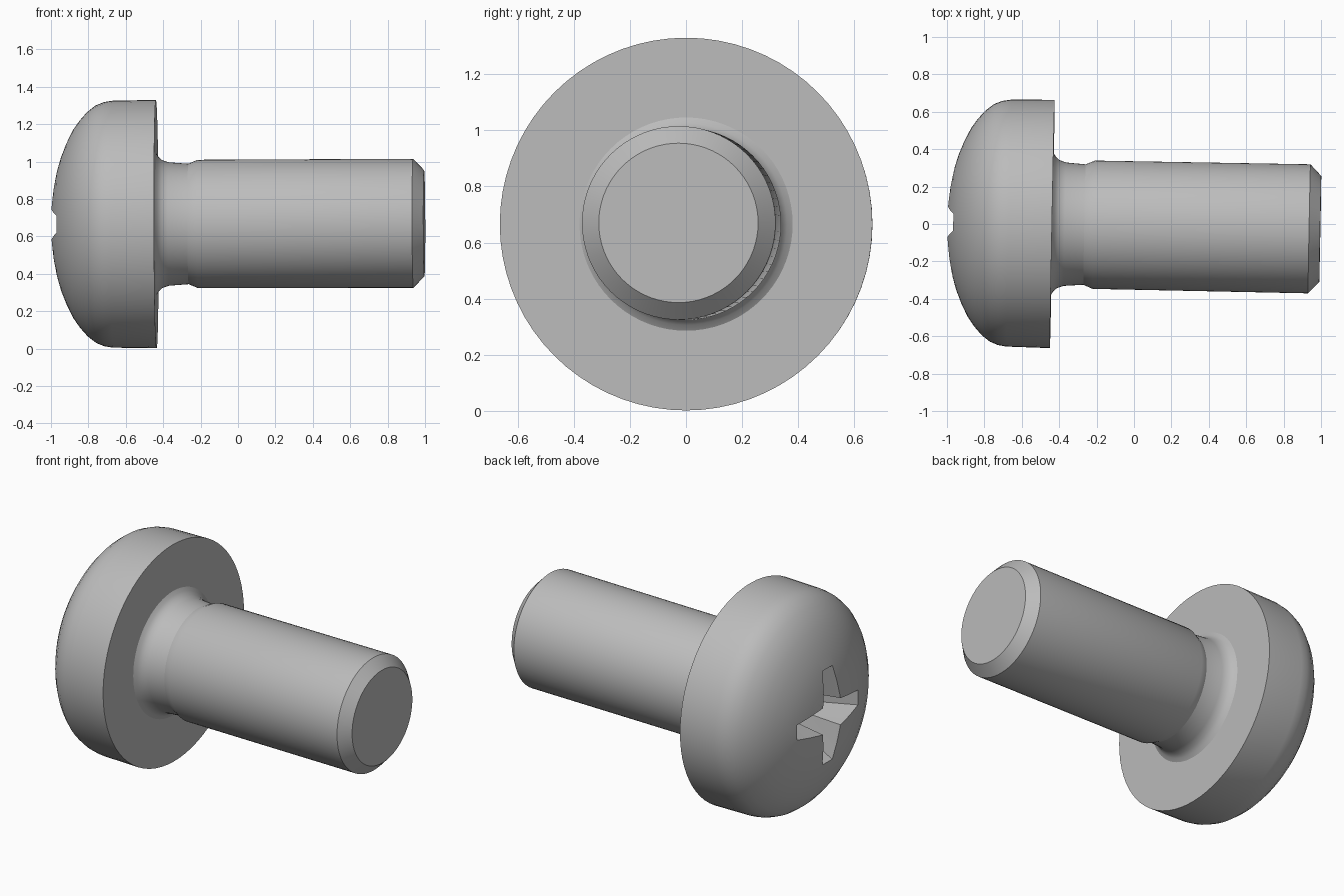
import bpy, bmesh, math
from mathutils import Matrix

if "Cube" in bpy.data.objects:
    bpy.data.objects.remove(bpy.data.objects["Cube"])

STEEL = bpy.data.materials.new("steel_grey")
STEEL.diffuse_color = (0.5, 0.5, 0.5, 1)
STEEL.use_nodes = True
STEEL.node_tree.nodes["Principled BSDF"].inputs["Base Color"].default_value = STEEL.diffuse_color

# the screw axis leans very slightly away from x
PLACE = (Matrix.Translation((0, -0.008, 0.667))
         @ Matrix.Rotation(-0.019, 4, 'Z') @ Matrix.Rotation(-0.003, 4, 'Y'))


def loft(name, rings):
    """Closed solid from a list of equally sized rings of points, capped at both ends."""
    bm = bmesh.new()
    loops = [[bm.verts.new(PLACE @ Matrix.Translation(p).translation) for p in r] for r in rings]
    n = len(loops[0])
    for a, b in zip(loops, loops[1:]):
        for i in range(n):
            j = (i + 1) % n
            bm.faces.new((a[i], a[j], b[j], b[i]))
    bm.faces.new(loops[0])
    bm.faces.new(loops[-1])
    bmesh.ops.recalc_face_normals(bm, faces=bm.faces)
    mesh = bpy.data.meshes.new(name)
    bm.to_mesh(mesh)
    bm.free()
    mesh.materials.append(STEEL)
    ob = bpy.data.objects.new(name, mesh)
    bpy.context.collection.objects.link(ob)
    return ob


def circle(x, r, n=72):
    return [(x, r * math.cos(math.tau * i / n), r * math.sin(math.tau * i / n)) for i in range(n)]


def cross(x, length, width, corner):
    """Four-armed star outline in the plane at x."""
    quarter = [(length, -width), (length, width), (corner, corner)]
    pts = []
    for k in range(4):
        c, s = round(math.cos(k * math.pi / 2)), round(math.sin(k * math.pi / 2))
        pts += [(x, c * u - s * v, s * u + c * v) for u, v in quarter]
    return pts


# pan head: domed front, rounded shoulder, straight rim, flat underside
head_profile = [(-1.0, 0.05), (-0.995, 0.12), (-0.984, 0.2), (-0.968, 0.28), (-0.945, 0.36),
                (-0.915, 0.435), (-0.88, 0.505), (-0.845, 0.555), (-0.805, 0.6), (-0.76, 0.635),
                (-0.715, 0.653), (-0.67, 0.66), (-0.437, 0.664)]
head = loft("head", [circle(x, r) for x, r in head_profile])

# shank: fillet under the head, relieved neck, plain body, chamfered tip
shank_profile = [(-0.44, 0.385), (-0.425, 0.36), (-0.405, 0.342), (-0.37, 0.33), (-0.265, 0.322),
                 (-0.215, 0.343), (0.937, 0.345), (0.996, 0.284)]
shank = loft("shank", [circle(x, r) for x, r in shank_profile])

# tapered cross recess cut into the dome
cutter = loft("recess_cutter", [cross(-1.05, 0.32, 0.048, 0.085),
                                cross(-0.97, 0.29, 0.046, 0.08),
                                cross(-0.68, 0.13, 0.036, 0.055),
                                cross(-0.62, 0.04, 0.015, 0.02)])
cutter.hide_render = True
cut = head.modifiers.new("recess", 'BOOLEAN')
cut.operation = 'DIFFERENCE'
cut.solver = 'EXACT'
cut.object = cutter
bpy.context.view_layer.objects.active = head
head.select_set(True)
bpy.ops.object.modifier_apply(modifier="recess")
bpy.data.objects.remove(cutter)

# smooth turned surfaces, crisp rims
for ob in (head, shank):
    bpy.ops.object.select_all(action='DESELECT')
    ob.select_set(True)
    bpy.context.view_layer.objects.active = ob
    bpy.ops.object.shade_smooth_by_angle(angle=math.radians(25))
